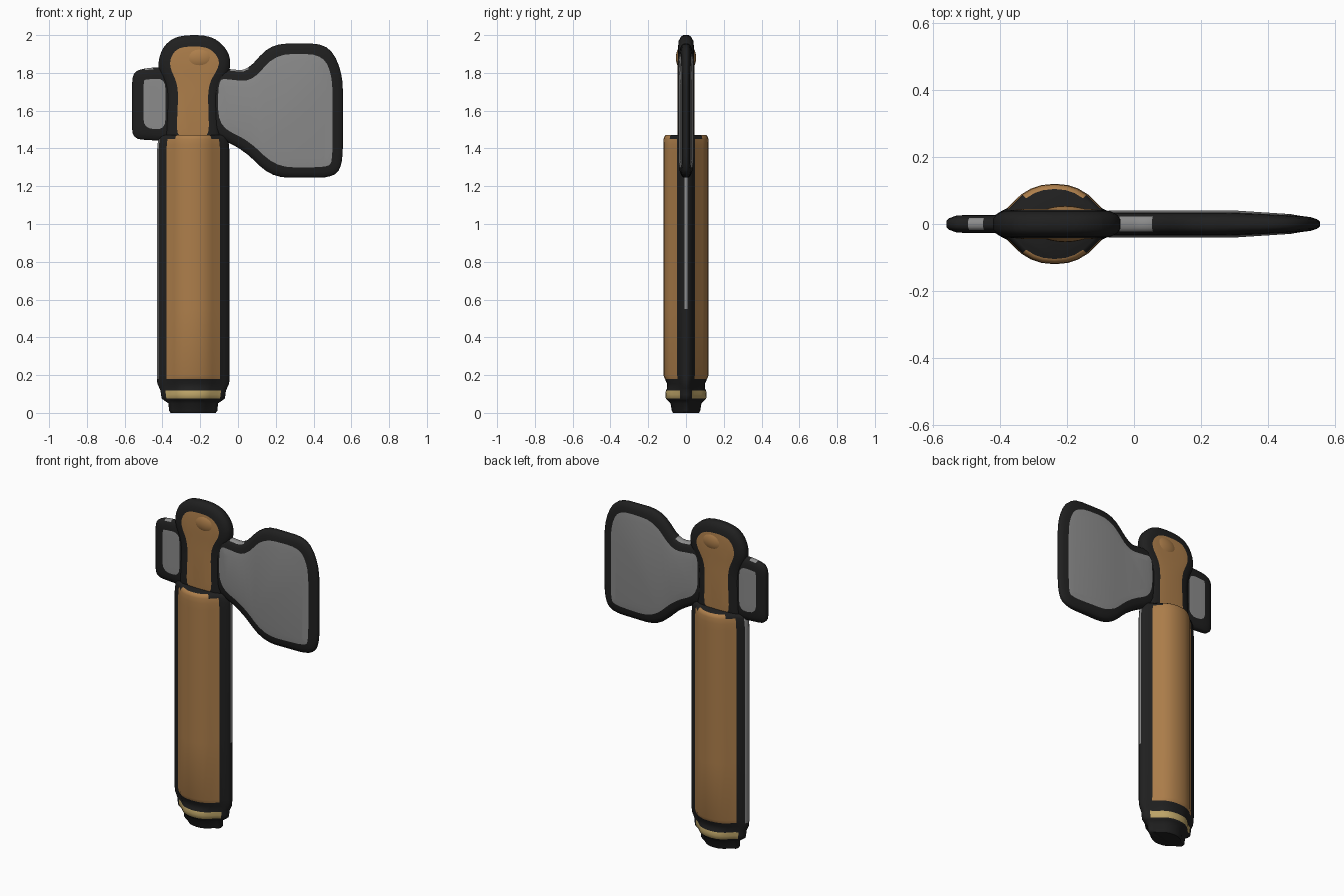
import bpy, bmesh, math
from mathutils import Vector

cube = bpy.data.objects.get("Cube")
if cube:
    bpy.data.objects.remove(cube, do_unlink=True)


def material(name, rgb):
    m = bpy.data.materials.new(name)
    m.use_nodes = True
    m.diffuse_color = (*rgb, 1)
    m.node_tree.nodes["Principled BSDF"].inputs["Base Color"].default_value = (*rgb, 1)
    return m


BLACK = material("black", (0.014, 0.014, 0.014))
WOOD = material("wood brown", (0.42, 0.21, 0.07))
STEEL = material("steel grey", (0.26, 0.26, 0.26))
TAN = material("tan", (0.52, 0.38, 0.14))


def finish(name, bm, mats, angle=55):
    bmesh.ops.recalc_face_normals(bm, faces=bm.faces)
    mesh = bpy.data.meshes.new(name)
    bm.to_mesh(mesh)
    bm.free()
    for m in mats:
        mesh.materials.append(m)
    ob = bpy.data.objects.new(name, mesh)
    bpy.context.collection.objects.link(ob)
    bpy.ops.object.select_all(action="DESELECT")
    ob.select_set(True)
    bpy.context.view_layer.objects.active = ob
    bpy.ops.object.shade_smooth_by_angle(angle=math.radians(angle))
    return ob


def bridge(bm, a, b):
    n = len(a)
    return [bm.faces.new((a[i], a[(i + 1) % n], b[(i + 1) % n], b[i])) for i in range(n)]


def inset(points, d):
    """Move every side of a clockwise outline inwards by d."""
    out, n = [], len(points)
    for i, p in enumerate(points):
        e1 = (p - points[i - 1]).normalized()
        e2 = (points[(i + 1) % n] - p).normalized()
        n1, n2 = Vector((e1.y, -e1.x)), Vector((e2.y, -e2.x))
        out.append(p + (n1 + n2) * d / (1 + n1.dot(n2)))
    return out


def rounded(points, r, steps=5):
    out, n = [], len(points)
    for i, p in enumerate(points):
        a, b = points[i - 1] - p, points[(i + 1) % n] - p
        a = p + a.normalized() * min(r, a.length * 0.48)
        b = p + b.normalized() * min(r, b.length * 0.48)
        for k in range(steps):
            t = k / (steps - 1)
            out.append(a * (1 - t) ** 2 + p * 2 * t * (1 - t) + b * t * t)
    return out


def plate(name, outline, thick, border, bulge, colour, radius, worn=None, taper=None):
    """Flat part with a soft black rim and a coloured panel on both sides."""
    pts = [Vector(p) for p in outline]
    profile = [(0, 0.35), (0.15, 0.65), (0.5, 0.92), (1, 1), (1.6, bulge)]
    bm = bmesh.new()
    first = []
    for side in (-1, 1):
        rings = []
        for f, h in profile:
            rings.append([bm.verts.new((q.x, side * thick * h * (taper(q.x) if taper else 1), q.y))
                          for q in rounded(inset(pts, border * f), radius)])
        for i in range(len(rings) - 1):
            for f in bridge(bm, rings[i], rings[i + 1]):
                c = f.calc_center_median()
                f.material_index = int(i == 3 or (i == 0 and bool(worn) and worn(c)))
        bm.faces.new(rings[-1]).material_index = 1
        first.append(rings[0])
    for f in bridge(bm, *first):
        f.material_index = int(bool(worn) and worn(f.calc_center_median()))
    return finish(name, bm, [BLACK, colour])


# Axe blade, back poll and the neck between them
plate("blade",
      [(-.16, 1.83), (-.04, 1.82), (.05, 1.81), (.17, 1.955), (.48, 1.955), (.555, 1.80),
       (.555, 1.32), (.51, 1.245), (.18, 1.245), (.02, 1.40), (-.16, 1.48)],
      .035, .055, 1.15, STEEL, .09,
      worn=lambda c: -.04 < c.x < .05 and c.z > 1.7,
      taper=lambda x: 1 - .4 * max(0, (x - .3) / .25))
plate("poll",
      [(-.56, 1.45), (-.56, 1.80), (-.50, 1.825), (-.325, 1.835), (-.325, 1.435)],
      .027, .06, 1.0, STEEL, .05,
      worn=lambda c: -.49 < c.x < -.42 and c.z > 1.7)
plate("neck",
      [(-.39, 1.38), (-.375, 1.72), (-.43, 1.83), (-.40, 1.94), (-.32, 2.0), (-.14, 2.0),
       (-.05, 1.92), (-.035, 1.82), (-.10, 1.72), (-.09, 1.38)],
      .042, .06, 1.08, WOOD, .08)

# Rounded knob on both faces of the neck
bm = bmesh.new()
bmesh.ops.create_uvsphere(bm, u_segments=28, v_segments=14, radius=1)
for v in bm.verts:
    v.co = (v.co.x * .105 - .205, v.co.y * .054, v.co.z * .075 + 1.88)
finish("neck_knob", bm, [WOOD])

# Handle: lens section lofted upwards, (offset from centre, half depth)
HALF = [(.192, .008), (.184, .022), (.163, .036), (.142, .047), (.10, .088),
        (.07, .106), (.04, .116)]
front = [(-x, -y) for x, y in HALF] + [(0, -.12)] + [(x, -y) for x, y in reversed(HALF)]
section = front + [(x, -y) for x, y in reversed(front)]
# (height, width scale, depth scale)
LEVELS = [(0, .62, .57), (.012, .67, .63), (.05, .68, .68), (.066, .80, .80), (.076, .87, .89),
          (.097, .89, .91), (.118, .90, .89), (.13, .93, .83), (.155, .99, .84), (.18, 1, .93),
          (.20, 1, 1), (.55, 1, 1), (1.38, 1, 1), (1.42, .985, 1), (1.45, .96, .985),
          (1.465, .92, .95), (1.472, .85, .87)]
CX = -.237
bm = bmesh.new()
rings = [[bm.verts.new((CX + x * sx, y * sy, z)) for x, y in section] for z, sx, sy in LEVELS]
for k in range(len(rings) - 1):
    zc = (LEVELS[k][0] + LEVELS[k + 1][0]) / 2
    for i, f in enumerate(bridge(bm, rings[k], rings[k + 1])):
        x1, x2 = section[i][0], section[(i + 1) % len(section)][0]
        xc = (x1 + x2) / 2
        if .076 < zc < .118 and abs(xc) < .16:
            f.material_index = 2
        elif zc > .18 and abs(xc) < (.142 if zc < 1.44 else .10):
            f.material_index = 1
        elif .17 < zc < 1.45 and (xc < -.18 or (xc > .19 and zc > .5)):
            f.material_index = 3
bm.faces.new(rings[0])
bm.faces.new(rings[-1])
finish("handle", bm, [BLACK, WOOD, TAN, STEEL])
